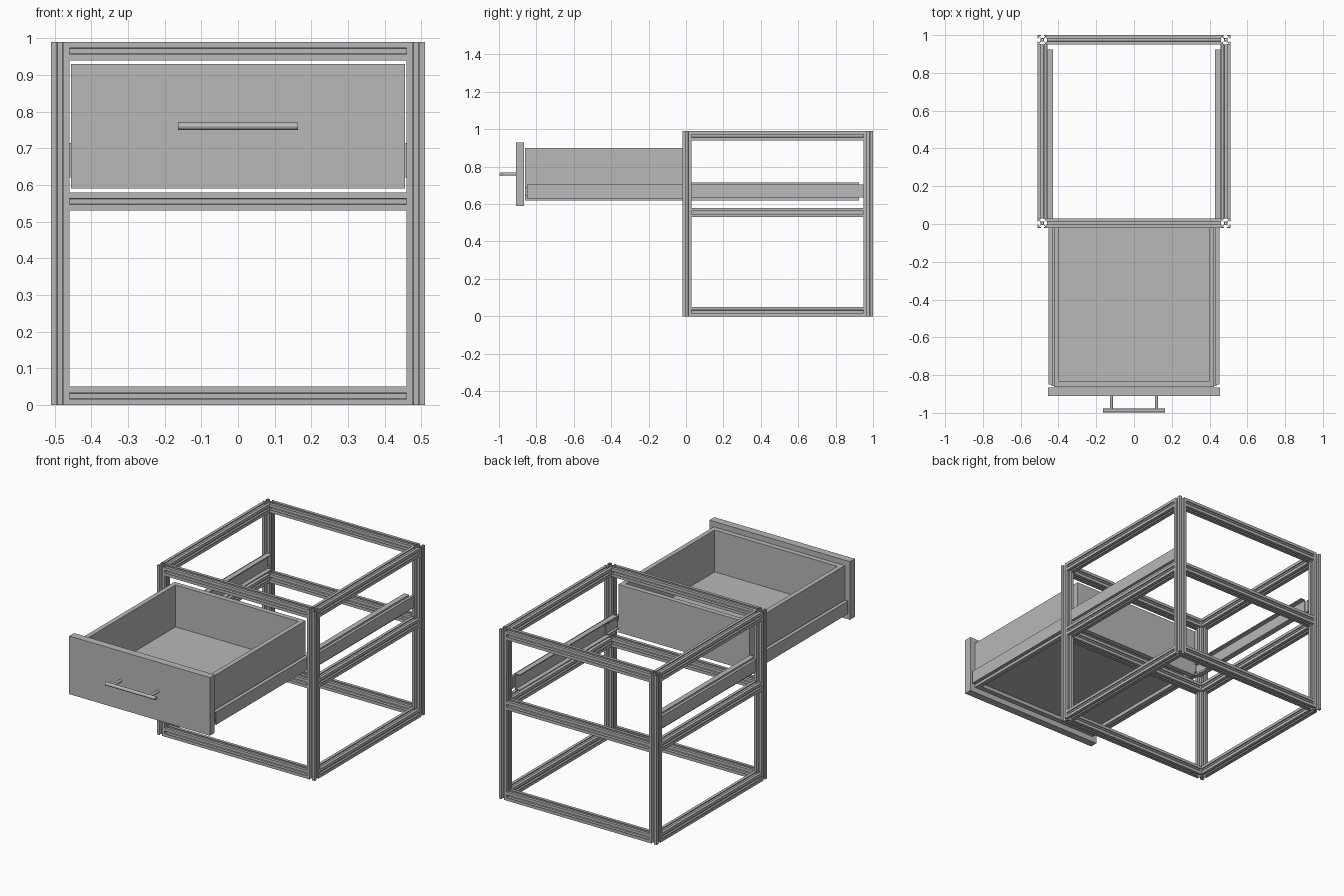
import bpy, bmesh, math
from mathutils import Matrix, Vector

cube = bpy.data.objects.get("Cube")
if cube:
    bpy.data.objects.remove(cube, do_unlink=True)

grey = bpy.data.materials.new("plain grey")
grey.use_nodes = True
colour = (0.48, 0.48, 0.48, 1)
grey.diffuse_color = colour
grey.node_tree.nodes["Principled BSDF"].inputs["Base Color"].default_value = colour


def add(name, mesh):
    mesh.materials.clear()
    mesh.materials.append(grey)
    obj = bpy.data.objects.new(name, mesh)
    bpy.context.collection.objects.link(obj)
    return obj


def box(name, x, y, z):
    bm = bmesh.new()
    lo, hi = zip(*(sorted(p) for p in (x, y, z)))
    size = [b - a for a, b in zip(lo, hi)]
    mid = [(a + b) / 2 for a, b in zip(lo, hi)]
    bmesh.ops.create_cube(bm, size=1, matrix=Matrix.Translation(mid) @ Matrix.Diagonal((*size, 1)))
    mesh = bpy.data.meshes.new(name)
    bm.to_mesh(mesh)
    bm.free()
    return add(name, mesh)


def rod(name, start, end, radius):
    start, end = Vector(start), Vector(end)
    axis = end - start
    bm = bmesh.new()
    turn = axis.to_track_quat('Z', 'Y').to_matrix().to_4x4()
    bmesh.ops.create_cone(bm, cap_ends=True, segments=24, radius1=radius, radius2=radius,
                          depth=axis.length, matrix=Matrix.Translation((start + end) / 2) @ turn)
    for f in bm.faces:
        f.smooth = len(f.verts) == 4
    for e in bm.edges:
        e.smooth = all(f.smooth for f in e.link_faces)
    mesh = bpy.data.meshes.new(name)
    bm.to_mesh(mesh)
    bm.free()
    return add(name, mesh)


# Slotted bar section: one side, repeated by quarter turns, with bored holes
HALF = 0.025
side = [(HALF, -HALF), (HALF, -.008), (.021, -.008), (.021, -.015), (.017, -.015), (.009, -.007)]
side += [(x, -y) for x, y in reversed(side[1:])]
outline = []
for q in range(4):
    turn = Matrix.Rotation(q * math.pi / 2, 2)
    outline += [turn @ Vector(p) for p in side]


def ring(cx, cy, r, n):
    return [(cx + r * math.cos(i * math.tau / n), cy + r * math.sin(i * math.tau / n)) for i in range(n)]


loops = [outline, ring(0, 0, .004, 12)]
loops += [ring(sx * .02, sy * .02, .0025, 8) for sx in (-1, 1) for sy in (-1, 1)]


def slotted_mesh(length):
    curve = bpy.data.curves.new("section", 'CURVE')
    curve.dimensions = '2D'
    curve.fill_mode = 'BOTH'
    curve.extrude = length / 2
    for pts in loops:
        s = curve.splines.new('POLY')
        s.points.add(len(pts) - 1)
        for p, co in zip(s.points, pts):
            p.co = (co[0], co[1], 0, 1)
        s.use_cyclic_u = True
    temp = bpy.data.objects.new("section", curve)
    mesh = bpy.data.meshes.new_from_object(temp)
    bpy.data.objects.remove(temp)
    bpy.data.curves.remove(curve)
    for p in mesh.polygons:
        p.use_smooth = False
    return mesh


# Frame
FRONT, BACK, SIDE, TOP = .005, .975, .485, .99
post_mesh = slotted_mesh(TOP)
cross_mesh = slotted_mesh(2 * (SIDE - HALF))
depth_mesh = slotted_mesh(BACK - FRONT - 2 * HALF)
for sx, hand in ((1, "left"), (-1, "right")):
    for y, end in ((FRONT, "front"), (BACK, "back")):
        add(f"{end}_{hand}_post", post_mesh).location = (sx * SIDE, y, TOP / 2)
for z, level in ((HALF, "bottom"), (.555, "middle"), (TOP - HALF, "top")):
    for y, end in ((FRONT, "front"), (BACK, "back")):
        rail = add(f"{level}_{end}_rail", cross_mesh)
        rail.location = (0, y, z)
        rail.rotation_euler.y = math.pi / 2
    for sx, hand in ((1, "left"), (-1, "right")):
        rail = add(f"{level}_{hand}_rail", depth_mesh)
        rail.location = (sx * SIDE, (FRONT + BACK) / 2, z)
        rail.rotation_euler.x = math.pi / 2

# Drawer box
WALL, INNER = .424, .397
Y0, Y1, Z0, Z1 = -.862, .02, .62, .9
for sx, hand in ((1, "left"), (-1, "right")):
    box(f"drawer_{hand}_wall", (sx * INNER, sx * WALL), (Y0, Y1), (Z0, Z1))
box("drawer_inner_front", (-INNER, INNER), (Y0, Y0 + .03), (Z0, Z1))
box("drawer_back", (-INNER, INNER), (Y1 - .03, Y1), (Z0, Z1))
box("drawer_floor", (-INNER, INNER), (Y0 + .03, Y1 - .03), (.64, .655))
box("drawer_front_panel", (-.455, .455), (-.91, Y0 - .003), (.59, .93))

# Handle
rod("handle_bar", (-.163, -.988, .76), (.163, -.988, .76), .01)
for sx, hand in ((1, "left"), (-1, "right")):
    rod(f"handle_{hand}_leg", (sx * .12, -.908, .76), (sx * .12, -.986, .76), .008)


# Telescopic slides: a channel on the frame, one on the drawer, a bar between
def channel(name, sx, web, lip, y, z):
    t = .005 if lip > web else -.005
    box(name + "_web", (sx * web, sx * (web + t)), y, z)
    for edge, inward in ((z[0], .006), (z[1], -.006)):
        box(name + "_flange", (sx * (web + t), sx * lip), y, (edge, edge + inward))


for sx, hand in ((1, "left"), (-1, "right")):
    channel(f"{hand}_frame_slide", sx, .459, .428, (.02, .925), (.62, .715))
    box(f"{hand}_slide_mount", (sx * .459, sx * .475), (.03, .95), (.635, .705))
    channel(f"{hand}_drawer_slide", sx, WALL, .436, (-.858, Y1), (.645, .69))
    channel(f"{hand}_middle_slide", sx, .453, .432, (-.85, .1), (.63, .705))
